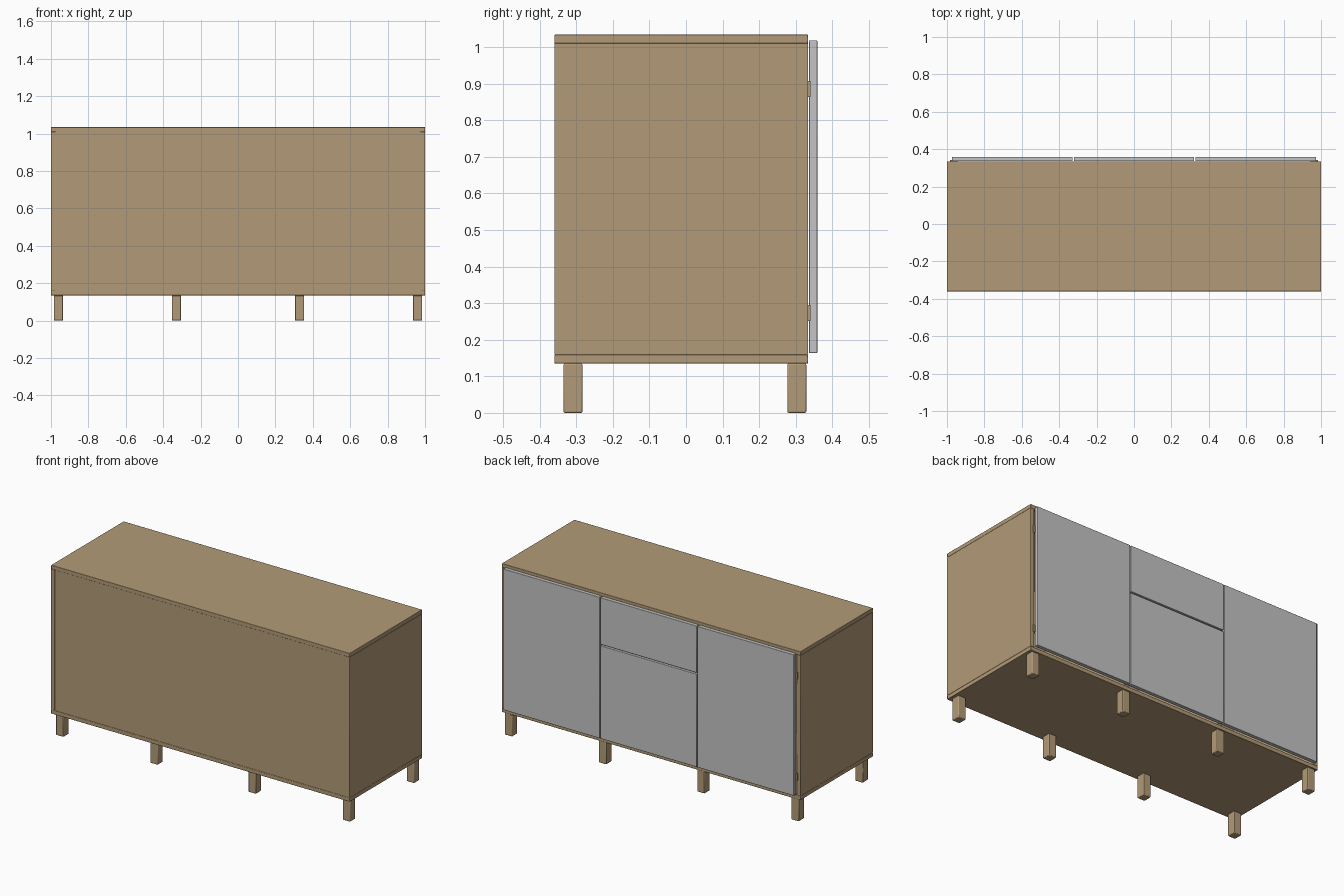
import bpy

if "Cube" in bpy.data.objects:
    bpy.data.objects.remove(bpy.data.objects["Cube"])


def material(name, rgb):
    m = bpy.data.materials.new(name)
    m.diffuse_color = (*rgb, 1)
    m.use_nodes = True
    m.node_tree.nodes["Principled BSDF"].inputs["Base Color"].default_value = m.diffuse_color
    return m


wood = material("oak wood", (0.45, 0.33, 0.19))
grey = material("light grey paint", (0.56, 0.56, 0.56))


def box(name, x, y, z, mat, bevel=0.0):
    """Box from (min, max) ranges, with an optional small edge bevel."""
    bpy.ops.mesh.primitive_cube_add(size=1, location=[(r[0] + r[1]) / 2 for r in (x, y, z)])
    ob = bpy.context.object
    ob.name = name
    ob.scale = [r[1] - r[0] for r in (x, y, z)]
    bpy.ops.object.transform_apply(location=False, rotation=False, scale=True)
    ob.data.materials.append(mat)
    if bevel:
        mod = ob.modifiers.new("soft edges", 'BEVEL')
        mod.width = bevel
        mod.segments = 2
        bpy.ops.object.shade_smooth_by_angle()
    return ob


DEPTH = (-0.36, 0.334)

# Carcass: top, bottom, back panel
box("top_panel", (-1, 1), DEPTH, (1.01, 1.034), wood, 0.002)
box("bottom_panel", (-1, 1), DEPTH, (0.135, 0.159), wood, 0.002)
box("back_panel", (-0.975, 0.975), (-0.358, -0.338), (0.159, 1.01), wood)

for s, side in ((-1, "left"), (1, "right")):
    # Side panels, inner dividers
    box(side + "_side_panel", sorted((s * 0.975, s * 1.0)), DEPTH, (0.159, 1.01), wood, 0.001)
    box(side + "_divider", sorted((s * 0.313, s * 0.337)), (-0.338, 0.328), (0.159, 1.01), wood)
    # Outer doors with hinge plates
    box(side + "_door", sorted((s * 0.328, s * 0.973)), (0.336, 0.359), (0.164, 1.018), grey, 0.002)
    for z in (0.273, 0.886):
        box(side + "_hinge", sorted((s * 0.945, s * 0.983)), (0.325, 0.341), (z - 0.022, z + 0.022), wood)
    # Legs, front and back rows
    for x in (0.329, 0.96):
        for y, row in ((-0.309, "front"), (0.303, "back")):
            box(f"{side}_{row}_leg", (s * x - 0.025, s * x + 0.025), (y - 0.026, y + 0.026),
                (0.0, 0.135), wood, 0.004)

# Centre drawer above centre door
box("centre_drawer_front", (-0.322, 0.322), (0.336, 0.359), (0.735, 1.018), grey, 0.002)
box("centre_door", (-0.322, 0.322), (0.336, 0.359), (0.164, 0.727), grey, 0.002)
# Shelf and drawer floor inside
box("centre_shelf", (-0.313, 0.313), (-0.338, 0.325), (0.715, 0.735), wood)
